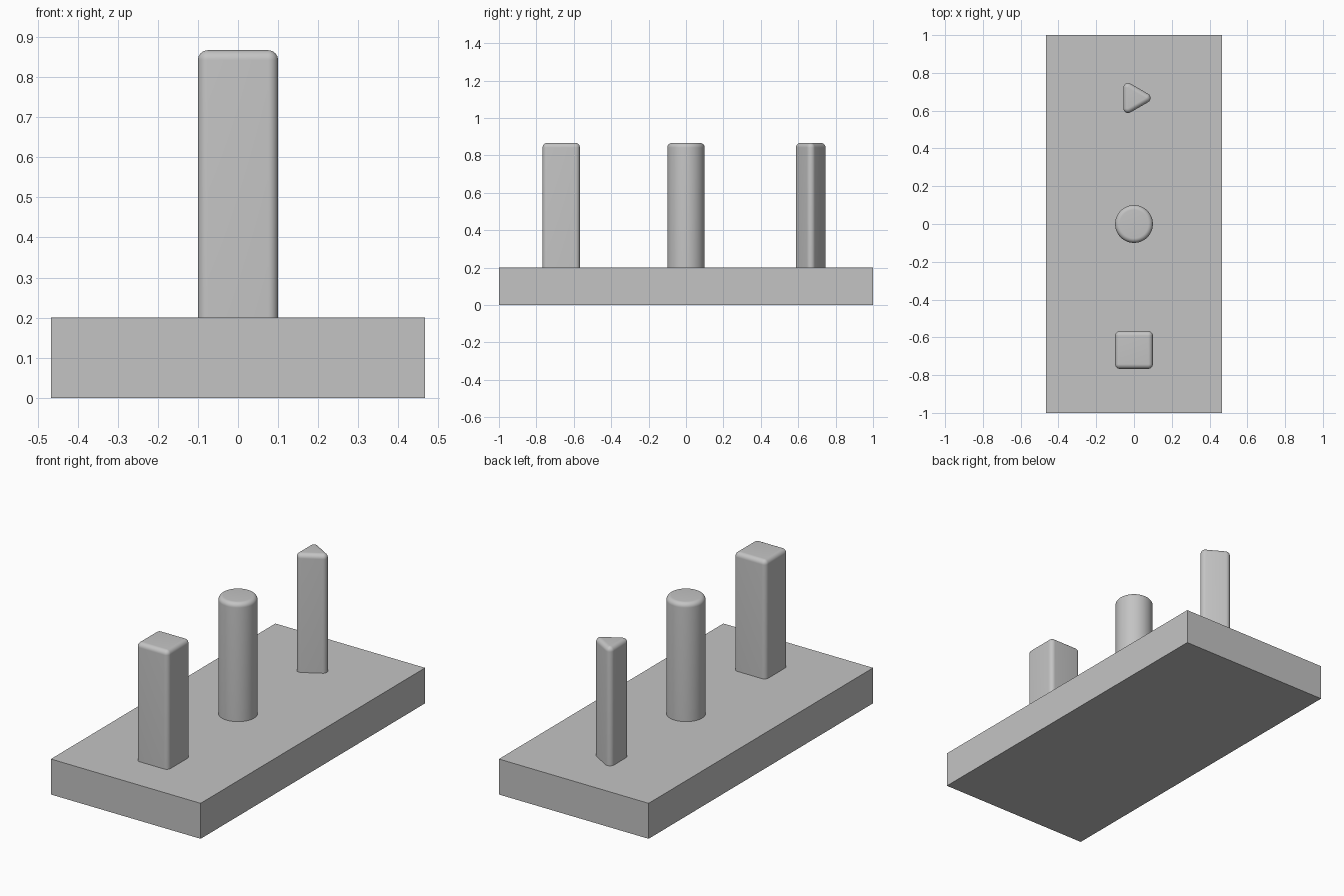
import bpy
import bmesh
from math import cos, sin, pi, sqrt
from mathutils import Vector

cube = bpy.data.objects.get("Cube")
if cube:
    bpy.data.objects.remove(cube)

BASE_TOP, PEG_TOP, FILLET, STEPS = 0.2, 0.867, 0.025, 8

grey = bpy.data.materials.new("plain grey")
grey.use_nodes = True
grey.diffuse_color = (0.55, 0.55, 0.55, 1)
grey.node_tree.nodes["Principled BSDF"].inputs["Base Color"].default_value = grey.diffuse_color


def add_object(name, bm):
    bmesh.ops.recalc_face_normals(bm, faces=bm.faces)
    mesh = bpy.data.meshes.new(name)
    bm.to_mesh(mesh)
    bm.free()
    mesh.materials.append(grey)
    obj = bpy.data.objects.new(name, mesh)
    bpy.context.collection.objects.link(obj)
    return obj


def add_peg(name, y, sides, core_radius, turn=0.0, corner_steps=STEPS):
    """Upright prism with rounded corners and a filleted top rim."""
    # Each outline point is a core corner plus an outward direction
    outline = []
    for i in range(sides):
        corner = turn + 2 * pi * i / sides
        core = Vector((cos(corner), sin(corner), 0)) * core_radius
        for j in range(corner_steps + 1):
            swing = (j / corner_steps - 0.5) * 2 * pi / sides if corner_steps else 0
            outline.append((core, Vector((cos(corner + swing), sin(corner + swing), 0))))

    # Rings: foot, then a quarter round up to the flat top
    levels = [(FILLET, BASE_TOP)]
    for k in range(STEPS + 1):
        a = k / STEPS * pi / 2
        levels.append((FILLET * cos(a), PEG_TOP - FILLET + FILLET * sin(a)))

    bm = bmesh.new()
    rings = [[bm.verts.new(core + out * r + Vector((0, y, z))) for core, out in outline]
             for r, z in levels]
    for low, high in zip(rings, rings[1:]):
        for i in range(len(outline)):
            n = (i + 1) % len(outline)
            bm.faces.new((low[i], low[n], high[n], high[i]))
    bm.faces.new(rings[0])
    bm.faces.new(rings[-1])
    bmesh.ops.remove_doubles(bm, verts=bm.verts, dist=1e-5)
    return add_object(name, bm)


# Flat rectangular base
bm = bmesh.new()
bmesh.ops.create_cube(bm, size=1)
bmesh.ops.scale(bm, verts=bm.verts, vec=(0.934, 2, BASE_TOP))
bmesh.ops.translate(bm, verts=bm.verts, vec=(0, 0, BASE_TOP / 2))
add_object("base", bm)

# Three pegs in a row, front to back
pegs = [
    add_peg("square_peg", -0.667, 4, 0.075 * sqrt(2), turn=pi / 4),
    add_peg("round_peg", 0, 64, 0.075, corner_steps=0),
    add_peg("triangular_peg", 0.667, 3, 0.063),
]

# Smooth fillets, sharp where faces meet at an angle
bpy.ops.object.select_all(action='DESELECT')
for peg in pegs:
    peg.select_set(True)
bpy.context.view_layer.objects.active = pegs[0]
bpy.ops.object.shade_smooth_by_angle()
